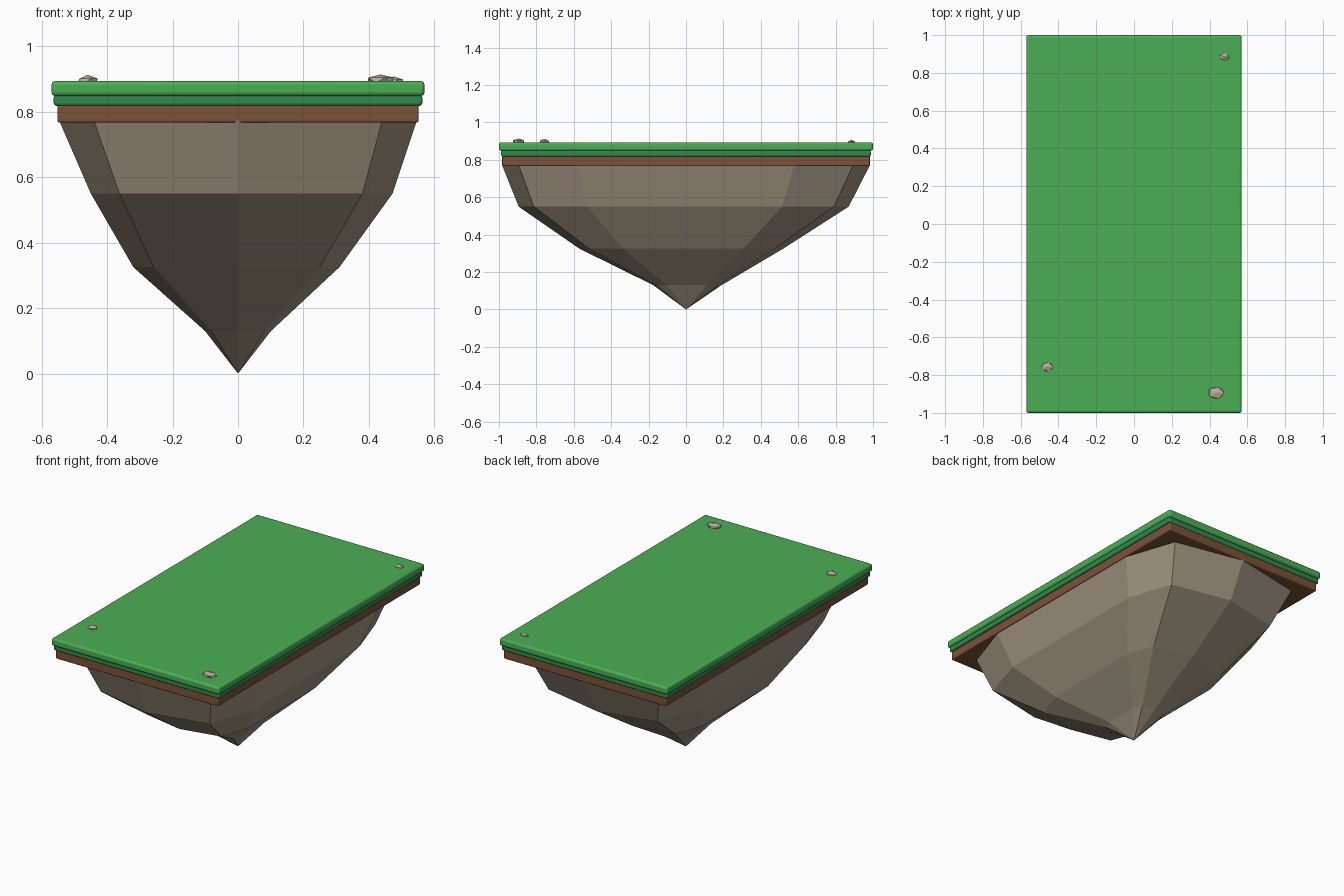
import bpy, bmesh, math, random
from mathutils import Vector

if "Cube" in bpy.data.objects:
    bpy.data.objects.remove(bpy.data.objects["Cube"])

random.seed(4)


def material(name, rgb):
    m = bpy.data.materials.new(name)
    m.diffuse_color = (*rgb, 1)
    m.use_nodes = True
    m.node_tree.nodes["Principled BSDF"].inputs["Base Color"].default_value = m.diffuse_color
    return m


def mesh_object(name, bm, mat):
    bmesh.ops.recalc_face_normals(bm, faces=bm.faces)
    me = bpy.data.meshes.new(name)
    bm.to_mesh(me)
    bm.free()
    ob = bpy.data.objects.new(name, me)
    bpy.context.collection.objects.link(ob)
    me.materials.append(mat)
    return ob


def slab(name, hx, hy, z0, z1, bevel, mat):
    bm = bmesh.new()
    bmesh.ops.create_cube(bm, size=1)
    for v in bm.verts:
        v.co = Vector((v.co.x * 2 * hx, v.co.y * 2 * hy,
                       (z0 + z1) / 2 + v.co.z * (z1 - z0)))
    ob = mesh_object(name, bm, mat)
    mod = ob.modifiers.new("rounded_edges", 'BEVEL')
    mod.width = bevel
    mod.segments = 3
    bpy.ops.object.select_all(action='DESELECT')
    ob.select_set(True)
    bpy.context.view_layer.objects.active = ob
    bpy.ops.object.shade_smooth_by_angle(angle=math.radians(35))


grass = material("grass", (0.07, 0.43, 0.09))
dark_grass = material("dark_grass", (0.03, 0.25, 0.075))
soil = material("soil", (0.20, 0.085, 0.04))
stone = material("stone", (0.36, 0.30, 0.22))
pebble_grey = material("pebble_grey", (0.50, 0.43, 0.34))

# Layered ground slabs
slab("grass_top", 0.57, 1.0, 0.848, 0.894, 0.012, grass)
slab("grass_underlayer", 0.563, 0.988, 0.818, 0.852, 0.008, dark_grass)
slab("soil_layer", 0.552, 0.983, 0.767, 0.822, 0.006, soil)

# Hanging rock: ten-sided rounded-rectangle rings narrowing to a point
# (z, half width left, half width right, half depth front, half depth back)
rings = [(0.775, 0.56, 0.56, 0.985, 0.985),
         (0.55, 0.46, 0.483, 0.895, 0.87),
         (0.325, 0.327, 0.317, 0.57, 0.52),
         (0.13, 0.103, 0.103, 0.175, 0.19)]
SIDES, POWER = 10, 0.45
bm = bmesh.new()
loops = []
for z, left, right, front, back in rings:
    loop = []
    for i in range(SIDES):
        a = math.pi / 2 + math.tau * i / SIDES
        c, s = math.cos(a), math.sin(a)
        if abs(c) < 1e-6:
            c = 0
        x = (right if c > 0 else -left) * abs(c) ** POWER
        y = (back if s > 0 else -front) * abs(s) ** POWER
        loop.append(bm.verts.new((x, y, z)))
    loops.append(loop)
tip = bm.verts.new((0, 0, 0))
bm.faces.new(loops[0])
for i in range(SIDES):
    j = (i + 1) % SIDES
    for up, low in zip(loops, loops[1:]):
        bm.faces.new((up[i], up[j], low[j], low[i]))
    bm.faces.new((loops[-1][i], loops[-1][j], tip))
mesh_object("hanging_rock", bm, stone)

# Pebbles resting on the grass
for n, (x, y, rx, ry, top) in enumerate([(0.435, -0.893, 0.049, 0.036, 0.915),
                                         (-0.46, -0.757, 0.035, 0.029, 0.912),
                                         (0.478, 0.884, 0.031, 0.022, 0.909)]):
    bm = bmesh.new()
    bmesh.ops.create_icosphere(bm, subdivisions=1, radius=1)
    rz = 0.019
    for v in bm.verts:
        v.co *= random.uniform(0.88, 1.06)
        v.co = Vector((x + v.co.x * rx, y + v.co.y * ry, top - rz + v.co.z * rz))
    mesh_object(f"pebble_{n + 1}", bm, pebble_grey)
